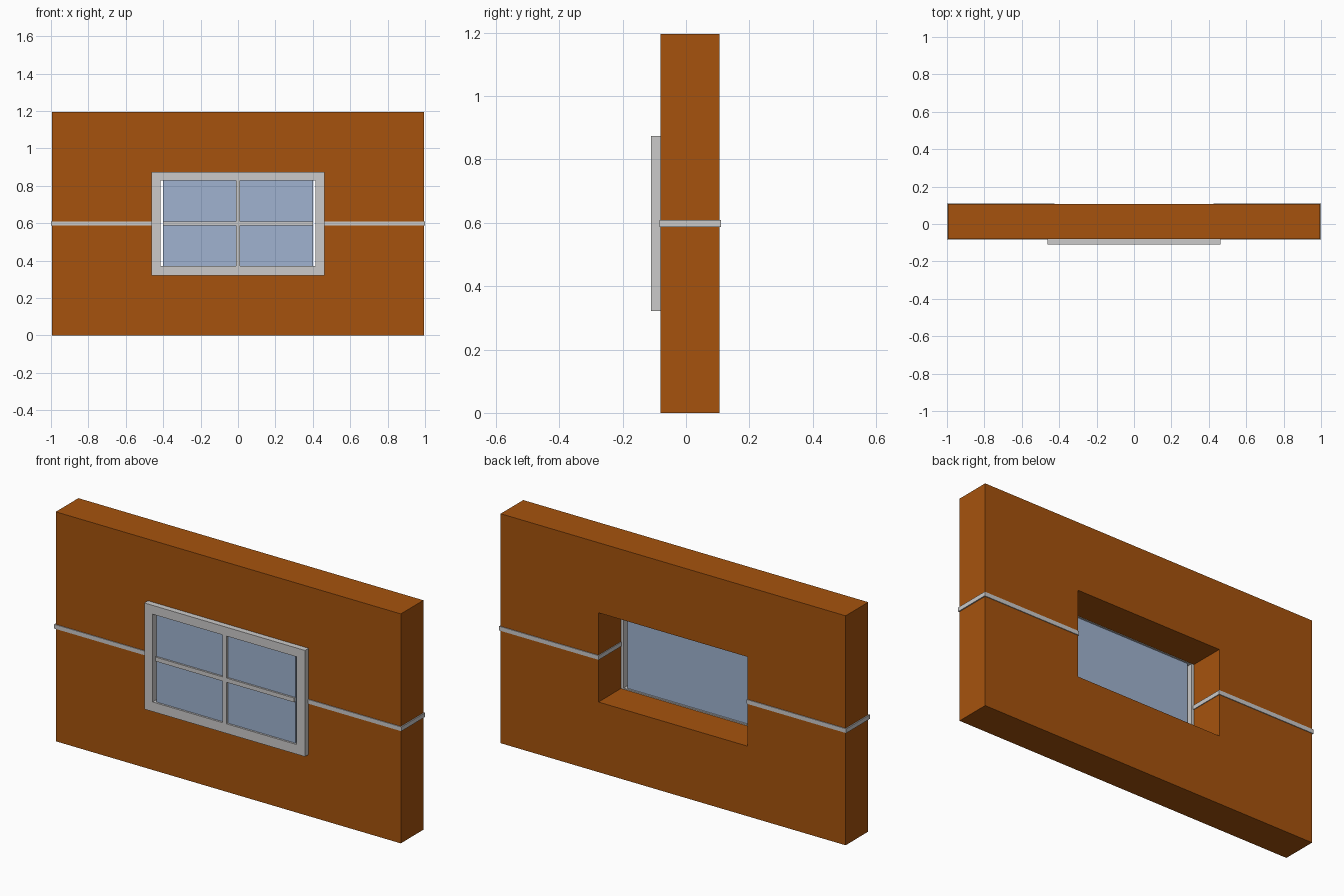
import bpy, bmesh

if "Cube" in bpy.data.objects:
    bpy.data.objects.remove(bpy.data.objects["Cube"])


def material(name, rgb):
    m = bpy.data.materials.new(name)
    m.diffuse_color = (*rgb, 1)
    m.use_nodes = True
    m.node_tree.nodes["Principled BSDF"].inputs["Base Color"].default_value = m.diffuse_color
    return m


BROWN = material("brown wall", (0.38, 0.086, 0.004))
GREY = material("light grey trim", (0.60, 0.59, 0.585))
BLUE = material("blue glass", (0.35, 0.45, 0.63))


def finish(name, bm, mat):
    bmesh.ops.recalc_face_normals(bm, faces=bm.faces)
    me = bpy.data.meshes.new(name)
    bm.to_mesh(me)
    bm.free()
    me.materials.append(mat)
    ob = bpy.data.objects.new(name, me)
    bpy.context.collection.objects.link(ob)
    return ob


def box(name, x, y, z, mat):
    """Box from (min, max) ranges."""
    bm = bmesh.new()
    bmesh.ops.create_cube(bm, size=1)
    for v in bm.verts:
        v.co = [r[0] if c < 0 else r[1] for c, r in zip(v.co, (x, y, z))]
    return finish(name, bm, mat)


def frame(name, outer, inner, y, mat):
    """Rectangular slab with a rectangular opening; rects are (half width, z0, z1)."""
    bm = bmesh.new()
    rings = []
    for yy in y:
        for w, z0, z1 in (outer, inner):
            rings.append([bm.verts.new((px, yy, pz)) for px, pz in
                          ((-w, z0), (w, z0), (w, z1), (-w, z1))])
    fo, fi, bo, bi = rings
    for a, b in ((fo, fi), (fi, bi), (bi, bo), (bo, fo)):
        for i in range(4):
            j = (i + 1) % 4
            bm.faces.new((a[i], a[j], b[j], b[i]))
    return finish(name, bm, mat)


# wall with window opening
frame("wall", (0.994, 0, 1.195), (0.43, 0.365, 0.83), (-0.08, 0.106), BROWN)

# horizontal band wrapping each half of the wall
for side, x in (("left", (-1, -0.426)), ("right", (0.426, 1))):
    box(side + "_band", x, (-0.084, 0.11), (0.587, 0.609), GREY)

# window surround, glass and crossing bars
frame("window_frame", (0.463, 0.321, 0.874), (0.415, 0.371, 0.828), (-0.11, -0.079), GREY)
box("glass", (-0.40, 0.40), (-0.10, -0.088), (0.371, 0.828), BLUE)
box("vertical_bar", (-0.011, 0.011), (-0.11, -0.098), (0.371, 0.828), GREY)
box("horizontal_bar", (-0.40, 0.40), (-0.1095, -0.098), (0.587, 0.609), GREY)
